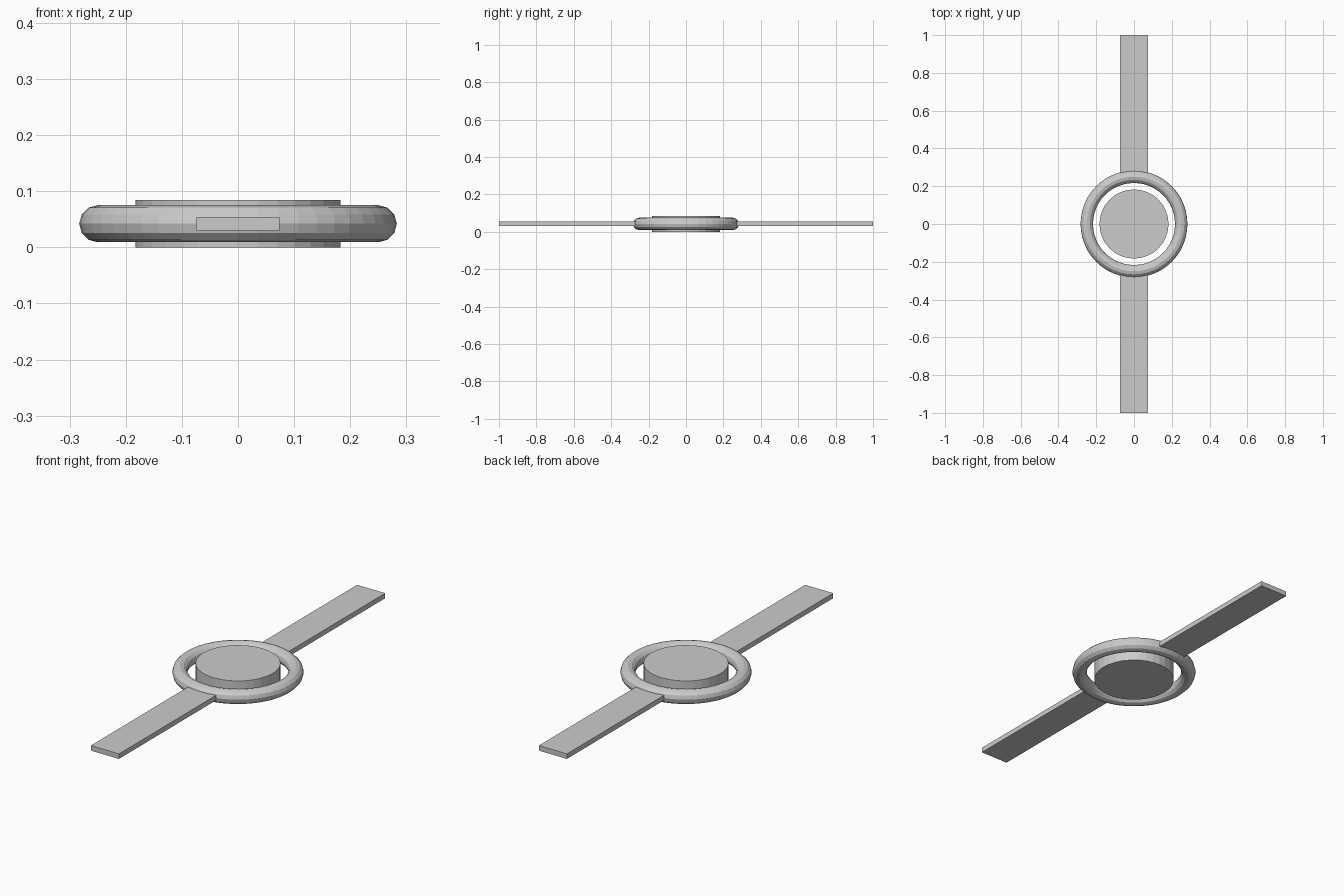
import bpy

if "Cube" in bpy.data.objects:
    bpy.data.objects.remove(bpy.data.objects["Cube"])

MID_Z = 0.042

# Watch case: a plain disc
bpy.ops.mesh.primitive_cylinder_add(vertices=32, radius=0.183, depth=0.084,
                                    location=(0, 0, MID_Z))
bpy.context.object.name = "watch_case"

# Bezel ring floating around the case
bpy.ops.mesh.primitive_torus_add(major_segments=48, minor_segments=12,
                                 major_radius=0.25, minor_radius=0.033,
                                 location=(0, 0, MID_Z))
bpy.context.object.name = "bezel_ring"


# Straps running from inside the ring to the tips
def strap(name, side, inner=0.25, outer=1.0):
    bpy.ops.mesh.primitive_cube_add(size=1, location=(0, side * (inner + outer) / 2, MID_Z))
    ob = bpy.context.object
    ob.name = name
    ob.scale = (0.148, outer - inner, 0.024)
    bpy.ops.object.transform_apply(location=False, rotation=False, scale=True)


strap("front_strap", -1)
strap("back_strap", 1)
